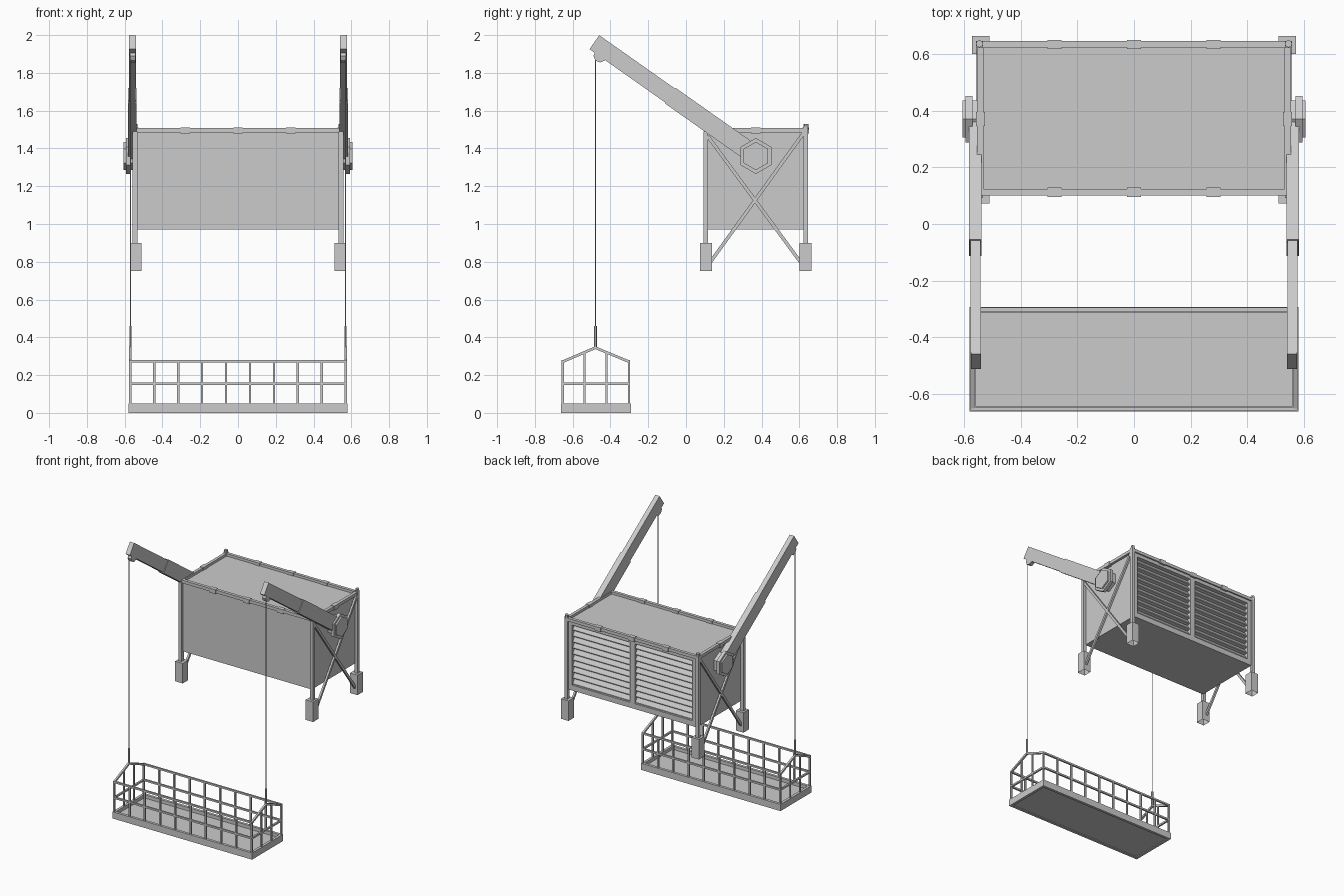
import bpy, bmesh, math
from mathutils import Vector, Matrix

if "Cube" in bpy.data.objects:
    bpy.data.objects.remove(bpy.data.objects["Cube"])

grey = bpy.data.materials.new("grey_metal")
grey.diffuse_color = (0.6, 0.6, 0.6, 1)
grey.use_nodes = True
grey.node_tree.nodes["Principled BSDF"].inputs["Base Color"].default_value = grey.diffuse_color


def finish(name, bm):
    bmesh.ops.recalc_face_normals(bm, faces=bm.faces)
    mesh = bpy.data.meshes.new(name)
    bm.to_mesh(mesh)
    bm.free()
    mesh.materials.append(grey)
    obj = bpy.data.objects.new(name, mesh)
    bpy.context.collection.objects.link(obj)
    return obj


def box(bm, x0, x1, y0, y1, z0, z1):
    size = Matrix.Diagonal((x1 - x0, y1 - y0, z1 - z0, 1))
    mid = Matrix.Translation(((x0 + x1) / 2, (y0 + y1) / 2, (z0 + z1) / 2))
    return bmesh.ops.create_cube(bm, size=1, matrix=mid @ size)["verts"]


def bar(bm, a, b, w, h=None, sides=4):
    """Straight bar from a to b: w across x, h across the other way."""
    a, b = Vector(a), Vector(b)
    h = h or w
    z = (b - a).normalized()
    ref = Vector((0, 1, 0)) if abs(z.x) > 0.9 else Vector((1, 0, 0))
    x = (ref - z * ref.dot(z)).normalized()
    y = z.cross(x)
    m = Matrix((x, y, z)).transposed().to_4x4()
    m.translation = (a + b) / 2
    length = (b - a).length
    if sides == 4:
        bmesh.ops.create_cube(bm, size=1, matrix=m @ Matrix.Diagonal((w, h, length, 1)))
    else:
        bmesh.ops.create_cone(bm, cap_ends=True, segments=sides, radius1=w / 2,
                              radius2=w / 2, depth=length, matrix=m)


# Cabinet: closed shell with a recess at the back for the louvres
bm = bmesh.new()
box(bm, -0.535, 0.535, 0.11, 0.60, 0.97, 1.49)
finish("cabinet", bm)

# Back frame and mullion around the louvres
bm = bmesh.new()
box(bm, -0.535, 0.535, 0.60, 0.635, 0.97, 1.01)
box(bm, -0.535, 0.535, 0.60, 0.635, 1.46, 1.49)
for x0, x1 in ((-0.535, -0.50), (-0.02, 0.02), (0.50, 0.535)):
    box(bm, x0, x1, 0.60, 0.635, 1.01, 1.46)
finish("back_frame", bm)

# Slanted louvre slats, wedge section
bm = bmesh.new()
N = 10
step = 0.45 / N
for x0, x1 in ((-0.50, -0.02), (0.02, 0.50)):
    for i in range(N):
        z = 1.01 + i * step
        ends = [[bm.verts.new((x, y, zz)) for y, zz in
                 ((0.60, z), (0.628, z + 0.004), (0.628, z + 0.009), (0.602, z + step))]
                for x in (x0, x1)]
        bm.faces.new(ends[0])
        bm.faces.new(ends[1])
        for k in range(4):
            j = (k + 1) % 4
            bm.faces.new((ends[0][k], ends[0][j], ends[1][j], ends[1][k]))
finish("louvre_slats", bm)

# Rim around the roof with clamps
bm = bmesh.new()
for y in (0.112, 0.634):
    bar(bm, (-0.55, y, 1.497), (0.55, y, 1.497), 0.023)
    for x in (-0.28, 0, 0.28):
        bar(bm, (x - 0.025, y, 1.495), (x + 0.025, y, 1.495), 0.032)
for x in (-0.542, 0.542):
    bar(bm, (x, 0.112, 1.497), (x, 0.634, 1.497), 0.023)
    bar(bm, (x, 0.345, 1.495), (x, 0.395, 1.495), 0.032)
finish("roof_rim", bm)

# Corner posts, the back pair taller with knobs
bm = bmesh.new()
for x in (-0.545, 0.545):
    bar(bm, (x, 0.105, 0.88), (x, 0.105, 1.49), 0.025)
    bar(bm, (x, 0.634, 0.88), (x, 0.634, 1.515), 0.025)
    bar(bm, (x, 0.636, 1.50), (x, 0.636, 1.53), 0.026, sides=8)
finish("corner_posts", bm)

# Sleeve feet, open underneath
bm = bmesh.new()
for x in (-0.541, 0.541):
    for y in (0.105, 0.632):
        box(bm, x - 0.031, x + 0.031, y - 0.032, y + 0.032, 0.75, 0.90)
low = [f for f in bm.faces if f.calc_center_median().z < 0.76]
bmesh.ops.delete(bm, geom=low, context="FACES_ONLY")
finish("feet", bm)

# Crossed braces on both ends
bm = bmesh.new()
for x in (-0.548, 0.548):
    bar(bm, (x, 0.115, 1.465), (x, 0.605, 0.80), 0.014, 0.018)
    bar(bm, (x, 0.625, 1.485), (x, 0.13, 0.80), 0.014, 0.018)
finish("cross_braces", bm)

# Telescopic arms, pivots, pulleys and cables
pivot, tip = Vector((0, 0.37, 1.36)), Vector((0, -0.485, 1.9625))
along = (tip - pivot).normalized()
for s, side in ((-1, "left"), (1, "right")):
    bm = bmesh.new()
    off = Vector((s * 0.56, 0, 0))
    bar(bm, pivot + off, pivot + off + along * 0.555, 0.045, 0.10)
    bar(bm, pivot + off + along * 0.5, tip + off - Vector((s * 0.002, 0, 0)), 0.036, 0.09)
    finish(side + "_arm", bm)

    bm = bmesh.new()
    for x0, x1, d in ((0.535, 0.57, 0.15), (0.57, 0.594, 0.19), (0.594, 0.605, 0.15)):
        a, b = pivot.copy(), pivot.copy()
        a.x, b.x = s * x0, s * x1
        bar(bm, a, b, d, sides=6)
    finish(side + "_hex_pivot", bm)

    bm = bmesh.new()
    bar(bm, (s * 0.543, -0.455, 1.89), (s * 0.573, -0.455, 1.89), 0.07, sides=8)
    finish(side + "_pulley", bm)

    bm = bmesh.new()
    bar(bm, (s * 0.569, -0.48, 0.44), (s * 0.569, -0.48, 1.89), 0.006, sides=6)
    bar(bm, (s * 0.569, -0.48, 0.34), (s * 0.569, -0.48, 0.46), 0.015, sides=6)
    finish(side + "_cable", bm)

# Basket tray: floor plate inside a raised border
bm = bmesh.new()
box(bm, -0.56, 0.56, -0.642, -0.312, 0.006, 0.025)
for y0, y1 in ((-0.662, -0.642), (-0.312, -0.292)):
    box(bm, -0.58, 0.58, y0, y1, 0, 0.05)
for x0, x1 in ((-0.58, -0.56), (0.56, 0.58)):
    box(bm, x0, x1, -0.642, -0.312, 0, 0.05)
finish("basket_tray", bm)

# Basket railing: long sides, then the gabled ends
bm = bmesh.new()
for y in (-0.652, -0.302):
    for z in (0.155, 0.273):
        bar(bm, (-0.575, y, z), (0.575, y, z), 0.013)
    for i in range(10):
        x = -0.57 + i * 1.14 / 9
        bar(bm, (x, y, 0.04), (x, y, 0.27), 0.012)
for x in (-0.57, 0.57):
    bar(bm, (x, -0.652, 0.155), (x, -0.302, 0.155), 0.013)
    for y in (-0.655, -0.299):
        bar(bm, (x, y, 0.27), (x, -0.48, 0.345), 0.014)
    for y in (-0.537, -0.42):
        bar(bm, (x, y, 0.04), (x, y, 0.318), 0.011)
finish("basket_railing", bm)
